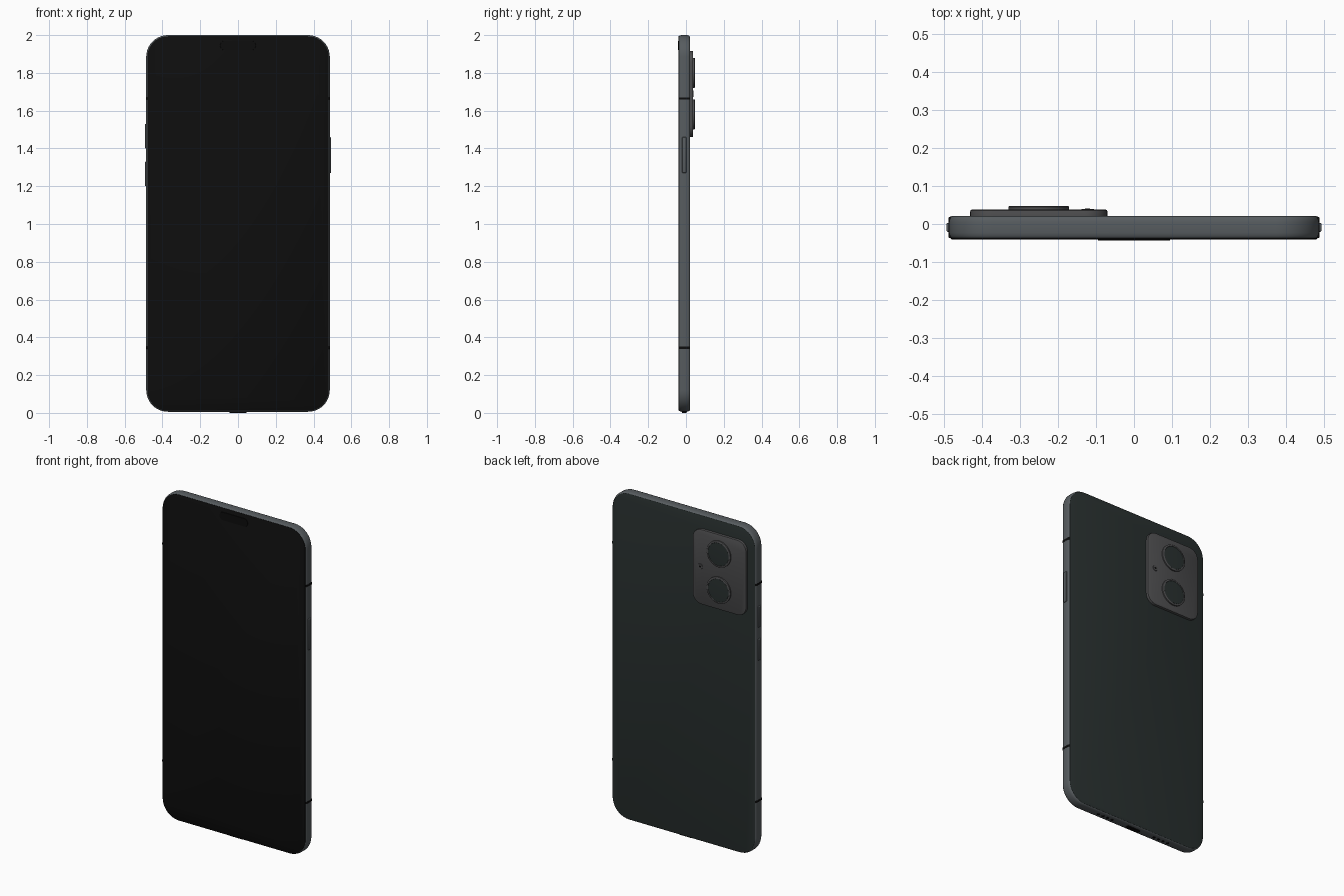
import bpy, bmesh, math

cube = bpy.data.objects.get("Cube")
if cube:
    bpy.data.objects.remove(cube, do_unlink=True)


def material(name, colour):
    m = bpy.data.materials.new(name)
    m.use_nodes = True
    m.diffuse_color = (*colour, 1)
    m.node_tree.nodes["Principled BSDF"].inputs["Base Color"].default_value = (*colour, 1)
    return m


black = material("screen black", (0.004, 0.004, 0.004))
green = material("dark green glass", (0.022, 0.030, 0.029))
grey = material("frame grey", (0.095, 0.107, 0.115))
bump = material("camera plate grey", (0.075, 0.075, 0.078))


def finish(name, bm, mat):
    bmesh.ops.remove_doubles(bm, verts=bm.verts, dist=1e-5)
    bmesh.ops.recalc_face_normals(bm, faces=bm.faces)
    mesh = bpy.data.meshes.new(name)
    bm.to_mesh(mesh)
    bm.free()
    mesh.materials.append(mat)
    ob = bpy.data.objects.new(name, mesh)
    bpy.context.collection.objects.link(ob)
    bpy.ops.object.select_all(action="DESELECT")
    ob.select_set(True)
    bpy.context.view_layer.objects.active = ob
    bpy.ops.object.shade_smooth_by_angle(angle=math.radians(35))
    return ob


def slab(name, mat, x, z, w, h, r, layers, steps=10):
    """Rounded rectangle in x and z, lofted through (y, inset) layers."""
    bm = bmesh.new()
    rings = []
    for y, inset in layers:
        ring = []
        rad = r - inset
        for k, (sx, sz) in enumerate(((1, 1), (-1, 1), (-1, -1), (1, -1))):
            cx, cz = x + sx * (w / 2 - r), z + sz * (h / 2 - r)
            for i in range(steps + 1):
                a = math.pi / 2 * (k + i / steps)
                ring.append(bm.verts.new((cx + rad * math.cos(a), y, cz + rad * math.sin(a))))
        rings.append(ring)
    for a, b in zip(rings, rings[1:]):
        for i in range(len(a)):
            j = (i + 1) % len(a)
            bm.faces.new((a[i], a[j], b[j], b[i]))
    bm.faces.new(rings[0])
    bm.faces.new(rings[-1])
    return finish(name, bm, mat)


def box(name, mat, centre, size, bevel=0, axis=None):
    """Box, with the edges along one axis (or all edges) rounded."""
    bm = bmesh.new()
    bmesh.ops.create_cube(bm, size=1)
    for v in bm.verts:
        v.co = [c + s * p for c, s, p in zip(centre, size, v.co)]
    if bevel:
        edges = [e for e in bm.edges if axis is None
                 or abs(e.verts[0].co[axis] - e.verts[1].co[axis]) > 1e-4]
        bmesh.ops.bevel(bm, geom=edges, offset=bevel, segments=3, profile=0.5, affect="EDGES")
    return finish(name, bm, mat)


# Body: metal frame with glass on both faces
W, H, MID = 0.972, 1.994, 1.003
slab("frame", grey, 0, MID, W, H, 0.115,
     [(-0.038, 0.007), (-0.035, 0.004), (-0.030, 0.0015), (-0.023, 0),
      (0.005, 0), (0.012, 0.0015), (0.017, 0.004), (0.020, 0.007)])
slab("front_glass", black, 0, MID, W, H, 0.115,
     [(-0.036, 0.006), (-0.039, 0.006), (-0.041, 0.009)])
slab("back_glass", green, 0, MID, W, H, 0.115,
     [(0.018, 0.006), (0.0205, 0.007), (0.0215, 0.010)])
slab("earpiece", black, 0, 1.945, 0.19, 0.05, 0.024, [(-0.040, 0), (-0.0435, 0.001)])

# Antenna bands
for label, z in (("upper", 1.665), ("lower", 0.345)):
    box(label + "_antenna_band", black, (0, -0.009, z), (W + 0.003, 0.057, 0.012), 0.006, 2)

# Side buttons
for name, side, z, length in (("power_button", 1, 1.365, 0.19),
                              ("volume_up_button", -1, 1.465, 0.13),
                              ("volume_down_button", -1, 1.265, 0.13)):
    box(name, grey, (side * 0.483, -0.009, z), (0.019, 0.023, length), 0.004)

# Charging port and speaker holes on the bottom edge
box("charging_port", black, (0, -0.009, 0.007), (0.09, 0.022, 0.014), 0.008, 2)
for side, label in ((1, "left"), (-1, "right")):
    for i in range(4):
        box(f"{label}_speaker_hole_{i + 1}", black,
            (side * (0.15 + 0.033 * i), -0.009, 0.009), (0.016, 0.016, 0.010), 0.006, 2)

# Rear camera
slab("camera_plate", bump, -0.25, 1.688, 0.36, 0.455, 0.06,
     [(0.019, 0), (0.033, 0), (0.036, 0.001), (0.0375, 0.004)])
for label, z in (("upper", 1.80), ("lower", 1.58)):
    slab(label + "_lens_ring", bump, -0.25, z, 0.16, 0.16, 0.08,
         [(0.036, 0), (0.045, 0), (0.047, 0.003), (0.047, 0.010), (0.0455, 0.011)])
    slab(label + "_lens_glass", green, -0.25, z, 0.138, 0.138, 0.069,
         [(0.040, 0), (0.0463, 0), (0.0466, 0.004)])
slab("flash", bump, -0.122, 1.69, 0.034, 0.034, 0.017, [(0.037, 0), (0.0400, 0.001)], 5)
slab("flash_sensor", black, -0.122, 1.69, 0.014, 0.014, 0.007, [(0.038, 0), (0.0405, 0)], 5)
